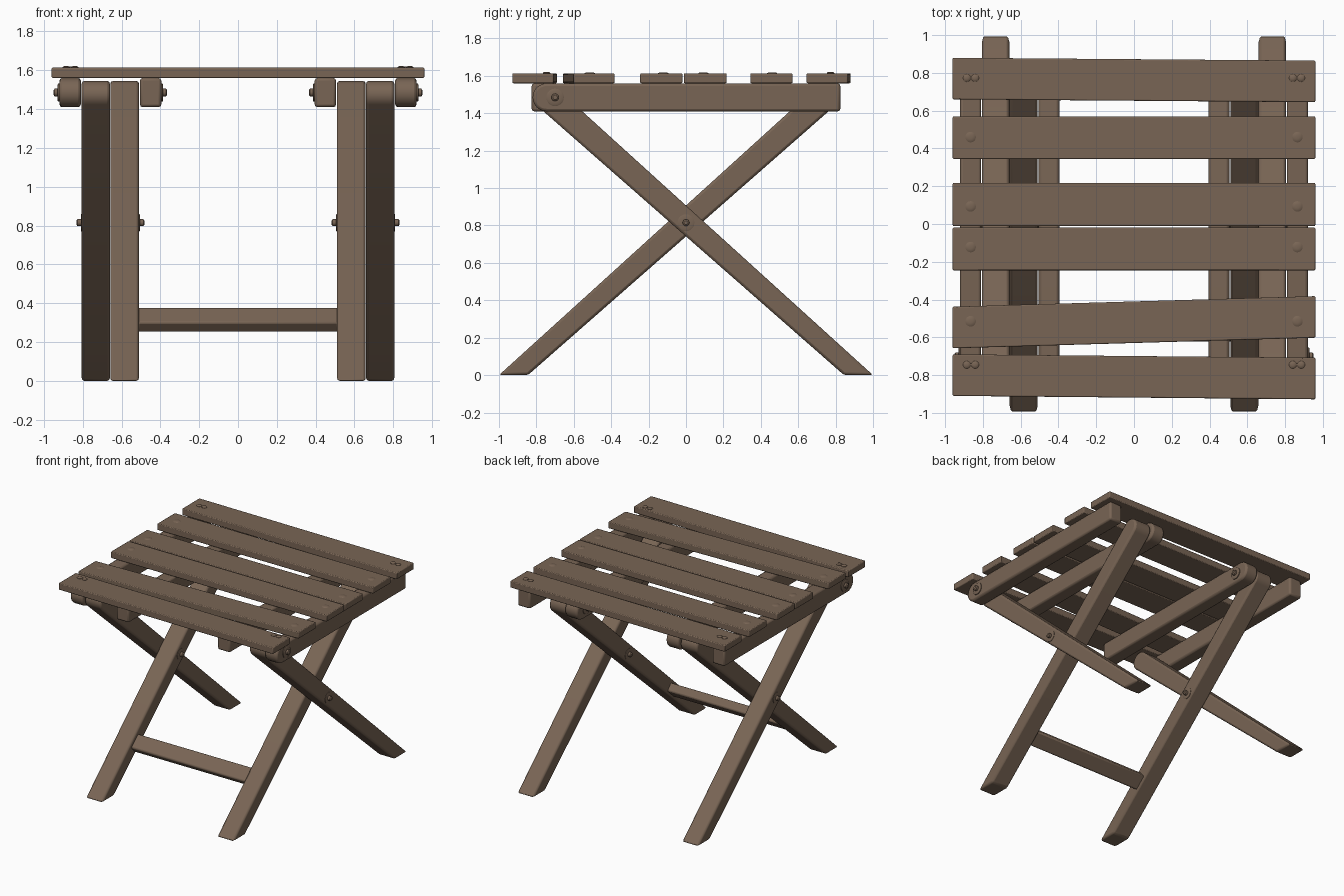
import bpy, bmesh, math
from mathutils import Matrix, Vector

if "Cube" in bpy.data.objects:
    bpy.data.objects.remove(bpy.data.objects["Cube"])

wood = bpy.data.materials.new("brown wood")
wood.diffuse_color = (0.19, 0.13, 0.09, 1)
wood.use_nodes = True
wood.node_tree.nodes["Principled BSDF"].inputs["Base Color"].default_value = wood.diffuse_color


def finish(bm, name, bevel=0.0):
    bmesh.ops.recalc_face_normals(bm, faces=bm.faces)
    me = bpy.data.meshes.new(name)
    bm.to_mesh(me)
    bm.free()
    ob = bpy.data.objects.new(name, me)
    bpy.context.collection.objects.link(ob)
    me.materials.append(wood)
    if bevel:
        m = ob.modifiers.new("bevel", 'BEVEL')
        m.width, m.segments, m.limit_method = bevel, 2, 'ANGLE'
        m.angle_limit = math.radians(35)
    bpy.context.view_layer.objects.active = ob
    ob.select_set(True)
    bpy.ops.object.shade_smooth_by_angle(angle=math.radians(35))
    ob.select_set(False)
    return ob


def side_profile(name, pts, x0, x1, bevel):
    """Extrude a (y, z) outline from x0 to x1."""
    bm = bmesh.new()
    f = bm.faces.new([bm.verts.new((x0, y, z)) for y, z in pts])
    r = bmesh.ops.extrude_face_region(bm, geom=[f])
    bmesh.ops.translate(bm, vec=(x1 - x0, 0, 0),
                        verts=[v for v in r['geom'] if isinstance(v, bmesh.types.BMVert)])
    return finish(bm, name, bevel)


def arc(cy, cz, r, a0, a1, n=12):
    return [(cy + r * math.cos(math.radians(a0 + (a1 - a0) * i / n)),
             cz + r * math.sin(math.radians(a0 + (a1 - a0) * i / n))) for i in range(n + 1)]


def flip(pts, s):
    return [(s * y, z) for y, z in pts]


def stud(name, base, axis, rings):
    """Round hardware: stacked (height, radius) rings along an axis, capped."""
    bm = bmesh.new()
    q = Vector((0, 0, 1)).rotation_difference(Vector(axis))
    loops = []
    for h, r in rings:
        loops.append([bm.verts.new(Vector(base) + q @ Vector(
            (r * math.cos(math.tau * i / 20), r * math.sin(math.tau * i / 20), h))) for i in range(20)])
    for a, b in zip(loops, loops[1:]):
        for i in range(20):
            bm.faces.new((a[i], a[(i + 1) % 20], b[(i + 1) % 20], b[i]))
    bm.faces.new(loops[0])
    bm.faces.new(loops[-1])
    finish(bm, name)


BOLT = [(-.03, .047), (.006, .047), (.009, .042), (.009, .02), (.024, .02), (.03, .012)]
SMALL = [(-.03, .045), (.003, .045), (.005, .04), (.005, .018), (.022, .018), (.028, .01)]

# leg outline: slanted foot at +y, rounded top at the pivot on -y
leg = [(.845, 0), (1.0, 0)] + arc(-.73, 1.475, .07, 48, 228)
# rail outline: rounded at the pivot end on -y, square at +y
rail = [(.825, 1.41), (.825, 1.56)] + arc(-.745, 1.485, .075, 90, 270)

for s, side in ((-1, "left"), (1, "right")):
    side_profile(f"outer_leg_{side}", leg, s * .66, s * .805, .014)
    side_profile(f"inner_leg_{side}", flip(leg, -1), s * .51, s * .658, .014)
    side_profile(f"outer_rail_{side}", rail, s * .81, s * .92, .014)
    side_profile(f"inner_rail_{side}", flip(rail, -1), s * .395, s * .505, .014)
    # pivot bolts
    stud(f"outer_rail_bolt_{side}", (s * .92, -.70, 1.485), (s, 0, 0), BOLT)
    stud(f"inner_rail_bolt_{side}", (s * .395, .70, 1.485), (-s, 0, 0), BOLT)
    stud(f"cross_bolt_outer_{side}", (s * .805, 0, .815), (s, 0, 0), SMALL)
    stud(f"cross_bolt_inner_{side}", (s * .51, 0, .815), (-s, 0, 0), SMALL)

# crossbar between the inner legs
bm = bmesh.new()
bmesh.ops.create_cube(bm, size=1, matrix=Matrix.Translation((0, -.56, .315))
                      @ Matrix.Rotation(math.radians(42), 4, 'X') @ Matrix.Diagonal((1.04, .12, .07, 1)))
finish(bm, "crossbar", .012)

# seat slats: centre y at left end, at right end, width, doubled screws
slats = [(.77, .755, .22, True), (.457, .457, .225, False), (.103, .103, .228, False),
         (-.132, -.132, .226, False), (-.548, -.492, .22, False), (-.80, -.818, .22, True)]
for n, (yl, yr, w, double) in enumerate(slats, 1):
    bm = bmesh.new()
    bmesh.ops.create_cube(bm, size=1, matrix=Matrix.Translation((0, 0, 1.587)) @ Matrix.Diagonal((1.92, w, .053, 1)))
    for v in bm.verts:
        v.co.y += yl if v.co.x < 0 else yr
    finish(bm, f"seat_slat_{n}", .006)
    # screw heads
    for s in (-1, 1):
        if double:
            y = .773 if yl > 0 else -.745
            for d in (-.022, .022):
                stud(f"slat_screw_{n}", (s * .863 + d, y, 1.61), (0, 0, 1),
                     [(-.01, .02), (.006, .02), (.01, .015), (.012, .006)])
        else:
            y = -.515 if n == 5 else (.46, .093, -.122)[n - 2]
            stud(f"slat_bolt_{n}", (s * .865, y, 1.61), (0, 0, 1),
                 [(-.01, .029), (.003, .029), (.007, .022), (.009, .01)])
